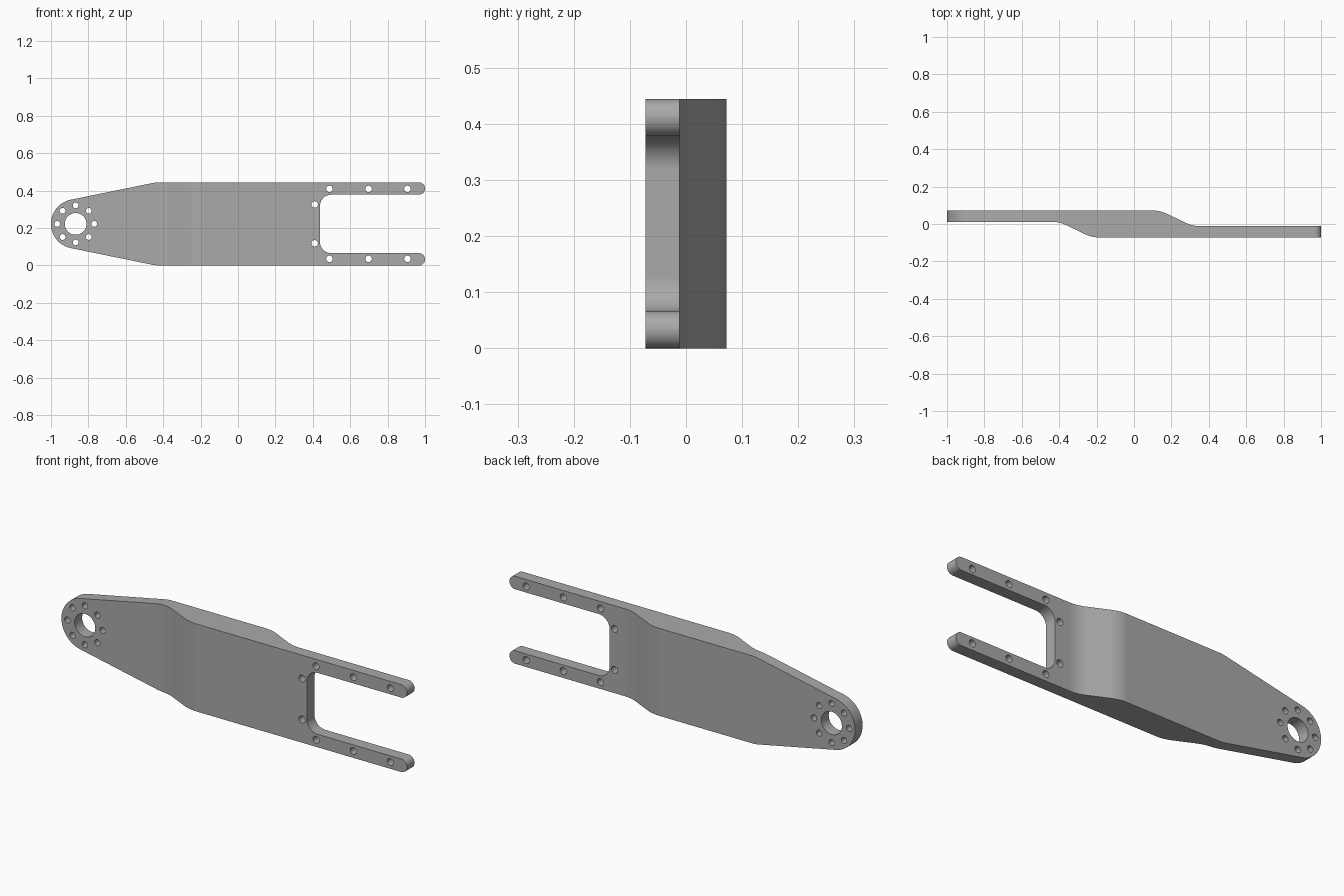
import bpy, bmesh, math
from mathutils import Vector

if "Cube" in bpy.data.objects:
    bpy.data.objects.remove(bpy.data.objects["Cube"])

H = 0.444            # plate height
MID = H / 2
T = 0.0722           # half depth
STEP = 0.012         # inner face offset of the thin ends
BOSS_X, BOSS_R = -0.868, 0.132


def rounded(corners, seg=10):
    """Turn (x, y, radius) corners into a polygon with filleted corners."""
    out = []
    n = len(corners)
    for i, (x, y, r) in enumerate(corners):
        p = Vector((x, y))
        if r == 0:
            out.append(p)
            continue
        a = (Vector(corners[i - 1][:2]) - p).normalized()
        b = (Vector(corners[(i + 1) % n][:2]) - p).normalized()
        half = a.angle(b) / 2
        c = p + (a + b).normalized() * r / math.sin(half)
        d = r / math.tan(half)
        u, v = p + a * d - c, p + b * d - c
        sweep = u.angle(v)
        for k in range(seg + 1):
            t = k / seg
            out.append(c + (u * math.sin((1 - t) * sweep) + v * math.sin(t * sweep)) / math.sin(sweep))
    return out


def circle(x, z, r, n=32):
    return [Vector((x + r * math.cos(2 * math.pi * k / n), z + r * math.sin(2 * math.pi * k / n)))
            for k in range(n)]


# Stepped side profile (x, y), extruded upwards
profile = rounded([(-1.1, STEP, 0), (-0.40, STEP, 0.18), (-0.225, -T, 0.18), (1.1, -T, 0),
                   (1.1, -STEP, 0), (0.315, -STEP, 0.18), (0.14, T, 0.18), (-1.1, T, 0)])
bm = bmesh.new()
base = bm.faces.new([bm.verts.new((p.x, p.y, -0.1)) for p in profile])
top = bmesh.ops.extrude_face_region(bm, geom=[base])["geom"]
bmesh.ops.translate(bm, vec=(0, 0, H + 0.2), verts=[v for v in top if isinstance(v, bmesh.types.BMVert)])
bmesh.ops.recalc_face_normals(bm, faces=bm.faces)
mesh = bpy.data.meshes.new("arm_plate")
bm.to_mesh(mesh)
bm.free()
arm = bpy.data.objects.new("arm_plate", mesh)
bpy.context.collection.objects.link(arm)

# Front outline (x, z): lower taper, two fork prongs, upper taper, round boss
PR = 0.0329          # prong end radius
PW = 0.066           # prong width
outline = rounded([(-0.44, 0, 0.2), (1, 0, PR), (1, PW, PR), (0.438, PW, 0.06),
                   (0.438, H - PW, 0.06), (1, H - PW, PR), (1, H, PR), (-0.44, H, 0.2),
                   (-0.892, 0.352, 0), (-0.892, H - 0.352, 0)])[:-2]
dx, dz = -0.44 - BOSS_X, MID
start = math.atan2(dz, dx) + math.acos(BOSS_R / math.hypot(dx, dz))
for k in range(33):
    a = start + (2 * math.pi - 2 * start) * k / 32
    outline.append(Vector((BOSS_X + BOSS_R * math.cos(a), MID + BOSS_R * math.sin(a))))

# Shaft hole, ring of bolt holes and fork bolt holes
loops = [outline, circle(BOSS_X, MID, 0.058, 48)]
for k in range(8):
    a = k * math.pi / 4
    loops.append(circle(BOSS_X + 0.099 * math.cos(a), MID + 0.099 * math.sin(a), 0.0155, 20))
for x, off in ((0.41, 0.104), (0.489, 0.187), (0.698, 0.187), (0.906, 0.187)):
    for s in (-1, 1):
        loops.append(circle(x, MID + s * off, 0.0175, 20))

# Extruded outline with holes, used to trim the stepped profile
curve = bpy.data.curves.new("outline_cutter", "CURVE")
curve.dimensions = "2D"
curve.fill_mode = "BOTH"
curve.extrude = 0.2
for pts in loops:
    sp = curve.splines.new("POLY")
    sp.points.add(len(pts) - 1)
    for q, p in zip(sp.points, pts):
        q.co = (p.x, p.y, 0, 1)
    sp.use_cyclic_u = True
cutter = bpy.data.objects.new("outline_cutter", curve)
cutter.rotation_euler.x = math.pi / 2
bpy.context.collection.objects.link(cutter)
bpy.context.view_layer.objects.active = cutter
cutter.select_set(True)
bpy.ops.object.convert(target="MESH")
cutter = bpy.context.object
bm = bmesh.new()
bm.from_mesh(cutter.data)
bmesh.ops.remove_doubles(bm, verts=bm.verts, dist=1e-5)
bmesh.ops.recalc_face_normals(bm, faces=bm.faces)
bm.to_mesh(cutter.data)
bm.free()

# Trim, then remove the helper
bpy.ops.object.select_all(action="DESELECT")
bpy.context.view_layer.objects.active = arm
arm.select_set(True)
mod = arm.modifiers.new("trim", "BOOLEAN")
mod.operation = "INTERSECT"
mod.solver = "EXACT"
mod.object = cutter
bpy.ops.object.modifier_apply(modifier="trim")
bpy.data.objects.remove(cutter)

# Grey metal, smooth rounds with crisp edges
grey = bpy.data.materials.new("grey_metal")
grey.diffuse_color = (0.4, 0.4, 0.4, 1)
grey.use_nodes = True
grey.node_tree.nodes["Principled BSDF"].inputs["Base Color"].default_value = grey.diffuse_color
arm.data.materials.clear()
arm.data.materials.append(grey)
for f in arm.data.polygons:
    f.material_index = 0
bpy.ops.object.shade_smooth_by_angle(angle=math.radians(25))
wn = arm.modifiers.new("flat_normals", "WEIGHTED_NORMAL")
wn.keep_sharp = True
